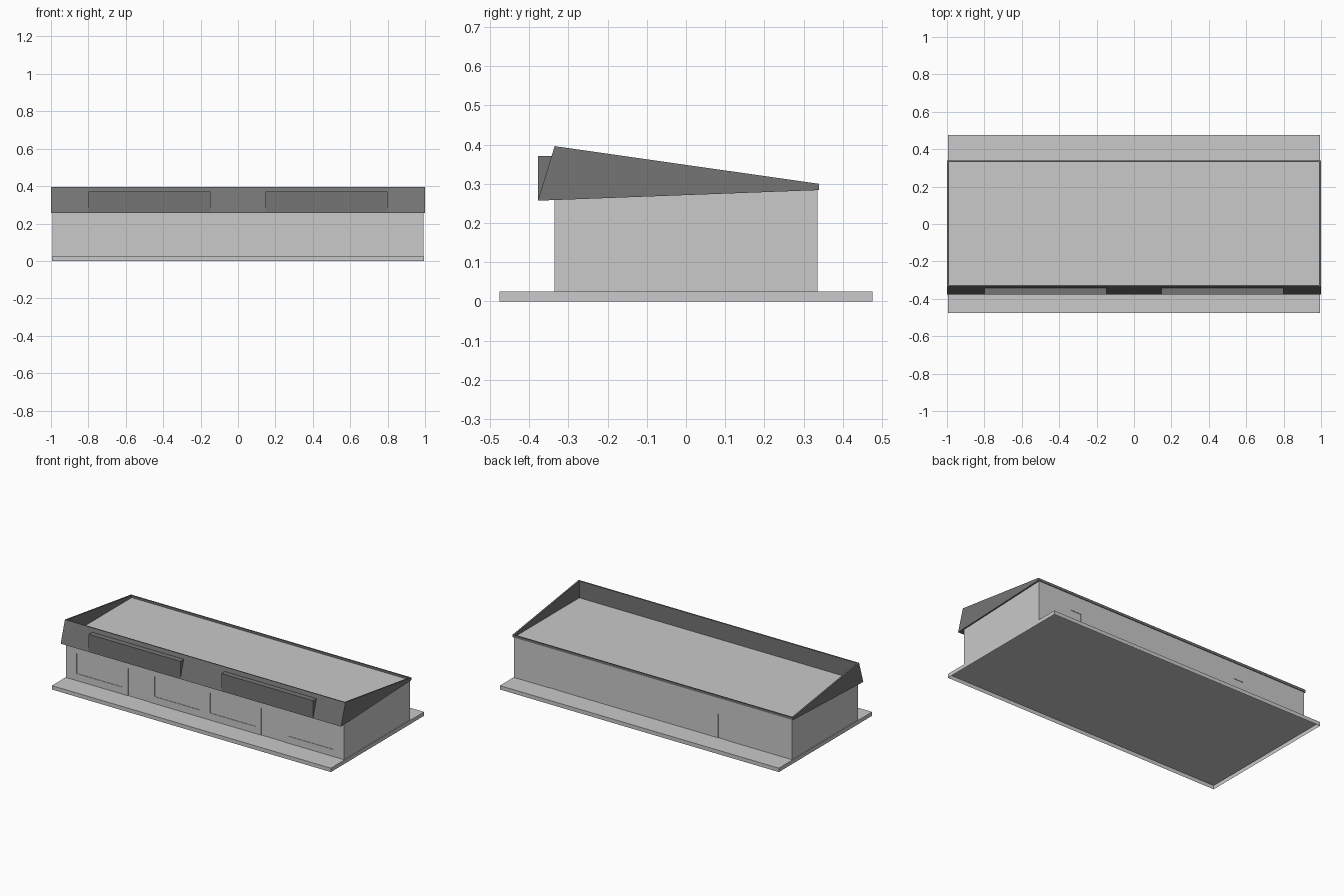
import bpy

cube = bpy.data.objects.get("Cube")
if cube:
    bpy.data.objects.remove(cube, do_unlink=True)


def material(name, grey):
    m = bpy.data.materials.new(name)
    m.use_nodes = True
    colour = (grey, grey, grey, 1)
    m.diffuse_color = colour
    m.node_tree.nodes["Principled BSDF"].inputs["Base Color"].default_value = colour
    return m


LIGHT = material("light grey", 0.585)
DARK = material("dark grey", 0.176)


def prism(name, x0, x1, profile, mat, open_last=False):
    """Extrude a (y, z) outline along x; optionally leave its last side open."""
    n = len(profile)
    verts = [(x, y, z) for x in (x0, x1) for y, z in profile]
    faces = [tuple(range(n)), tuple(reversed(range(n, 2 * n)))]
    for i in range(n - 1 if open_last else n):
        j = (i + 1) % n
        faces.append((j, i, i + n, j + n))
    mesh = bpy.data.meshes.new(name)
    mesh.from_pydata(verts, [], faces)
    mesh.materials.append(mat)
    obj = bpy.data.objects.new(name, mesh)
    bpy.context.collection.objects.link(obj)
    return obj


def box(name, x0, x1, y0, y1, z0, z1, mat, open_bottom=False):
    outline = [(y0, z0), (y0, z1), (y1, z1), (y1, z0)]
    return prism(name, x0, x1, outline, mat, open_bottom)


# Pavement tray, open underneath, and main block with its flat roof
box("pavement", -0.995, 0.995, -0.475, 0.475, 0, 0.025, LIGHT, open_bottom=True)
block = box("building_block", -0.991, 0.991, -0.335, 0.335, 0.025, 0.286, LIGHT)

# Shallow window and door recesses: (x0, x1, z0, z1)
DEPTH = 0.003
front_openings = []
for s in (-1, 1):
    for a, b, z0, z1 in ((0.594, 0.916, 0.07, 0.2), (0.036, 0.36, 0.07, 0.2),
                         (0.40, 0.55, 0.01, 0.2)):
        front_openings.append((min(s * a, s * b), max(s * a, s * b), z0, z1))
back_openings = [(x - 0.036, x + 0.036, 0.01, 0.18) for x in (-0.5, 0.715)]

for side, openings in ((-1, front_openings), (1, back_openings)):
    inner, outer = side * (0.335 - DEPTH), side * 0.36
    for x0, x1, z0, z1 in openings:
        cutter = box("recess_cutter", x0, x1, min(inner, outer), max(inner, outer),
                     z0, z1, LIGHT)
        cutter.hide_render = True
        cut = block.modifiers.new("recess", "BOOLEAN")
        cut.operation = "DIFFERENCE"
        cut.solver = "EXACT"
        cut.object = cutter
        bpy.context.view_layer.objects.active = block
        bpy.ops.object.modifier_apply(modifier=cut.name)
        bpy.data.objects.remove(cutter, do_unlink=True)

# Parapet: tapering side panels, leaning front and low back rim
taper = [(-0.378, 0.257), (-0.335, 0.396), (0.339, 0.3), (0.339, 0.284)]
prism("parapet_right", -1, -0.99, taper, DARK)
prism("parapet_left", 0.99, 1, taper, DARK)
prism("parapet_front", -0.99, 0.99,
      [(-0.378, 0.257), (-0.335, 0.396), (-0.327, 0.395), (-0.327, 0.26)], DARK)
box("parapet_back", -0.99, 0.99, 0.331, 0.339, 0.284, 0.3, DARK)

# Blank sign boards on the front
box("sign_board_right", -0.80, -0.147, -0.378, -0.335, 0.26, 0.371, DARK)
box("sign_board_left", 0.147, 0.80, -0.378, -0.335, 0.26, 0.371, DARK)
